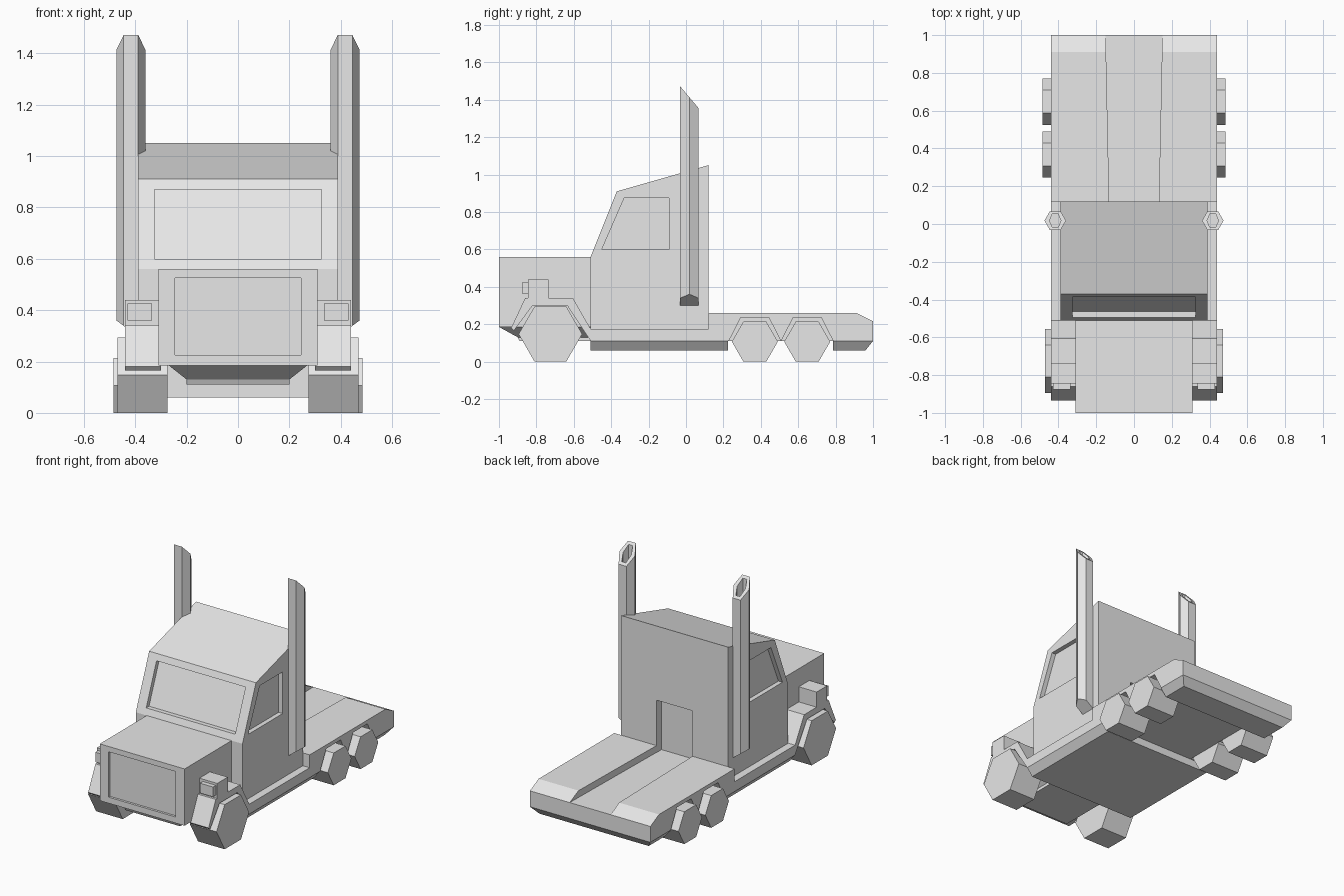
import bpy, bmesh, math

if "Cube" in bpy.data.objects:
    bpy.data.objects.remove(bpy.data.objects["Cube"], do_unlink=True)

grey = bpy.data.materials.new("light_grey")
grey.use_nodes = True
grey.diffuse_color = (0.8, 0.8, 0.8, 1)
for node in grey.node_tree.nodes:
    if node.type == 'BSDF_PRINCIPLED':
        node.inputs["Base Color"].default_value = (0.8, 0.8, 0.8, 1)


def loft(name, ring_a, ring_b):
    """Closed solid between two matching rings of points."""
    bm = bmesh.new()
    a = [bm.verts.new(p) for p in ring_a]
    b = [bm.verts.new(p) for p in ring_b]
    bm.faces.new(a)
    bm.faces.new(b)
    for i in range(len(a)):
        j = (i + 1) % len(a)
        bm.faces.new((a[i], a[j], b[j], b[i]))
    bmesh.ops.recalc_face_normals(bm, faces=bm.faces)
    mesh = bpy.data.meshes.new(name)
    bm.to_mesh(mesh)
    bm.free()
    mesh.materials.append(grey)
    obj = bpy.data.objects.new(name, mesh)
    bpy.context.collection.objects.link(obj)
    return obj


def prism(name, profile, x0, x1):
    """Side profile of (y, z) points extruded across x."""
    return loft(name, [(x0, y, z) for y, z in profile],
                [(x1, y, z) for y, z in profile])


def box(name, x0, x1, y0, y1, z0, z1):
    return prism(name, [(y0, z0), (y1, z0), (y1, z1), (y0, z1)], x0, x1)


def rect(x, y0, y1, z):
    return [(-x, y0, z), (x, y0, z), (x, y1, z), (-x, y1, z)]


def hexagon(rx, ry):
    return [(rx * math.cos(i * math.pi / 3), ry * math.sin(i * math.pi / 3))
            for i in range(6)]


def cut(target, cutter):
    cutter.hide_render = True
    mod = target.modifiers.new("cut", 'BOOLEAN')
    mod.operation = 'DIFFERENCE'
    mod.solver = 'EXACT'
    mod.object = cutter
    bpy.context.view_layer.objects.active = target
    bpy.ops.object.modifier_apply(modifier=mod.name)
    bpy.data.objects.remove(cutter, do_unlink=True)


SIDES = (("left", 1), ("right", -1))

# Cab with recessed windscreen, side windows and rear doorway
cab = prism("cab", [(-0.51, 0.12), (-0.51, 0.56), (-0.37, 0.91),
                    (0.12, 1.05), (0.12, 0.12)], -0.39, 0.39)
cut(cab, prism("windscreen_cutter", [(-0.464, 0.6), (-0.356, 0.87),
                                     (-0.6, 0.87), (-0.6, 0.6)], -0.325, 0.325))
for side, s in SIDES:
    cut(cab, prism("window_cutter", [(-0.45, 0.6), (-0.33, 0.875),
                                     (-0.09, 0.875), (-0.09, 0.6)], s * 0.36, s * 0.5))
cut(cab, box("doorway_cutter", -0.13, 0.13, 0.07, 0.2, 0.215, 0.56))

# Hood with grille recess
wheel_arch = [(-0.92, 0.165), (-0.82, 0.3), (-0.635, 0.3), (-0.51, 0.11)]
hood = box("hood", -0.31, 0.31, -1, -0.505, 0.185, 0.56)
cut(hood, box("grille_cutter", -0.245, 0.245, -1.1, -0.985, 0.225, 0.525))
for side, s in SIDES:
    cut(hood, prism("hood_arch_cutter", wheel_arch + [(-0.51, 0), (-0.92, 0)],
                    s * 0.27, s * 0.6))

# Tapered front underside
loft("front_chassis", rect(0.2, -0.89, -0.5, 0.11), rect(0.2, -0.9, -0.5, 0.13))
loft("front_skirt", rect(0.2, -0.9, -0.5, 0.13), rect(0.27, -1, -0.5, 0.185))

# Running boards and belly
box("running_board", -0.44, 0.44, -0.51, 0.12, 0.11, 0.175)
loft("belly", rect(0.4, -0.51, 0.225, 0.06), rect(0.44, -0.51, 0.225, 0.11))
loft("tail_belly", rect(0.4, 0.785, 0.96, 0.06), rect(0.44, 0.785, 1, 0.11))

# Rear deck with tapered channel and wheel arches
REAR_AXLES = (0.368, 0.648)
deck = prism("rear_deck", [(0.12, 0.11), (0.12, 0.26), (0.91, 0.26),
                           (1, 0.215), (1, 0.11)], -0.44, 0.44)
channel = [(-0.13, 0.05), (0.13, 0.05), (0.152, 1.1), (-0.152, 1.1)]
cut(deck, loft("channel_cutter", [(x, y, 0.215) for x, y in channel],
               [(x, y, 0.4) for x, y in channel]))
for axle in REAR_AXLES:
    for side, s in SIDES:
        cut(deck, prism("deck_arch_cutter",
                        [(axle - 0.139, 0.11), (axle - 0.075, 0.235), (axle + 0.075, 0.235),
                         (axle + 0.139, 0.11), (axle + 0.139, 0), (axle - 0.139, 0)],
                        s * 0.27, s * 0.6))


def wheel(name, s, y, radius, outer):
    z = radius * math.sin(math.pi / 3)
    prism(name, [(y + a, z + b) for a, b in hexagon(radius, radius)],
          s * 0.275, s * outer)


for side, s in SIDES:
    # Wheels
    wheel(side + "_front_wheel", s, -0.725, 0.17, 0.47)
    for label, axle in zip(("middle", "rear"), REAR_AXLES):
        wheel(f"{side}_{label}_wheel", s, axle, 0.123, 0.485)

    # Fender and headlamp
    prism(side + "_fender", [(-0.935, 0.18), (-0.86, 0.34), (-0.605, 0.34),
                             (-0.51, 0.175)] + wheel_arch[::-1], s * 0.3, s * 0.44)
    box(side + "_lamp_housing", s * 0.3, s * 0.44, -0.845, -0.735, 0.33, 0.44)
    box(side + "_headlamp", s * 0.335, s * 0.43, -0.875, -0.84, 0.36, 0.425)

    # Exhaust stack with slanted ends and hollow mouth
    ring = [(0.417 + x, 0.018 + y) for x, y in hexagon(0.057, 0.057)]
    stack = loft(side + "_exhaust_stack",
                 [(s * x, y, 0.36 - 0.73 * (0.474 - x)) for x, y in ring],
                 [(s * x, y, 1.413 - 1.18 * (y - 0.018)) for x, y in ring])
    mouth = [(s * (0.417 + x), 0.018 + y) for x, y in hexagon(0.03, 0.042)]
    cut(stack, loft("mouth_cutter", [(x, y, 1.25) for x, y in mouth],
                    [(x, y, 1.6) for x, y in mouth]))
